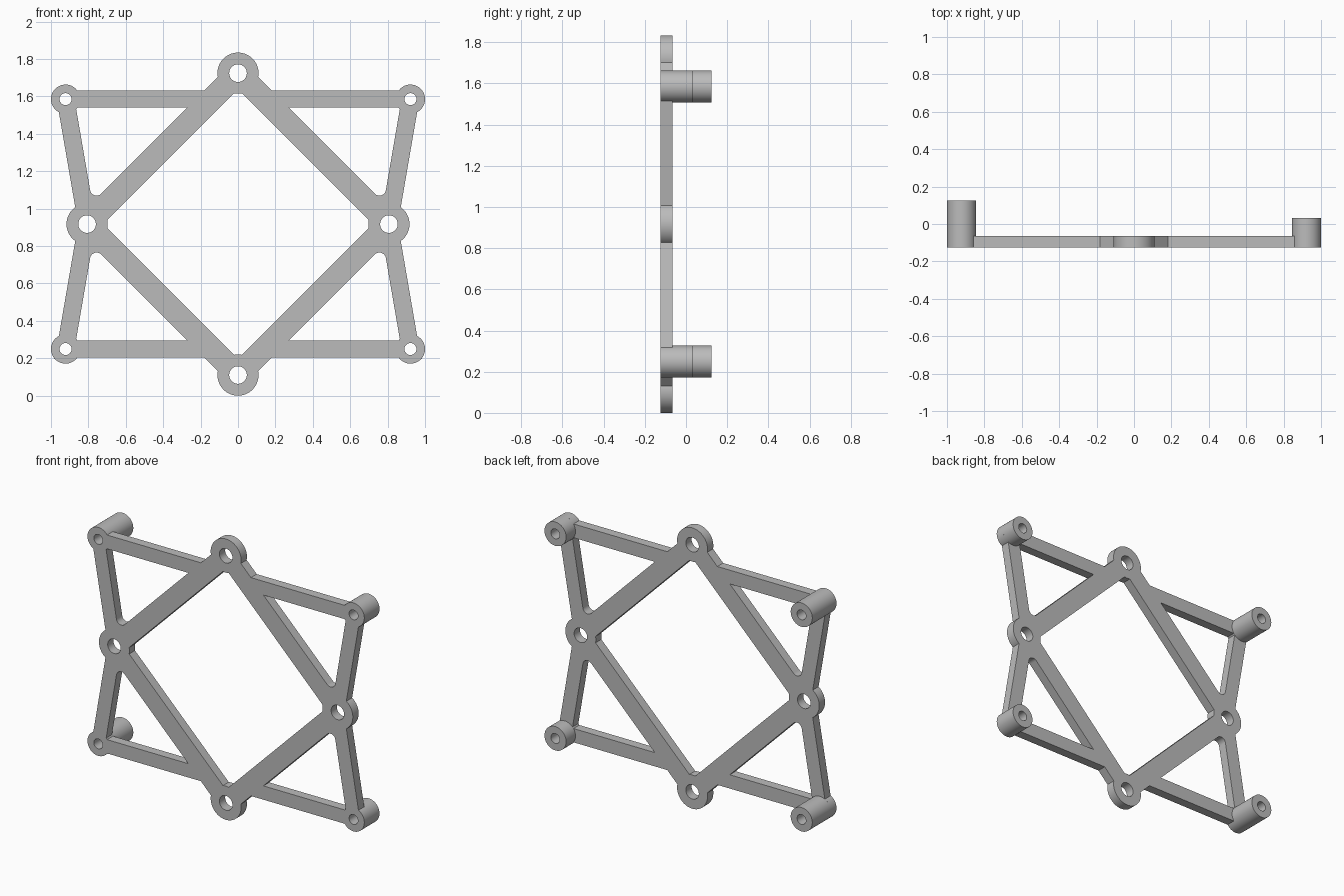
import bpy, bmesh, math
from mathutils import Vector, Matrix

if "Cube" in bpy.data.objects:
    bpy.data.objects.remove(bpy.data.objects["Cube"])

grey = bpy.data.materials.new("plain grey")
grey.use_nodes = True
grey.diffuse_color = (0.5, 0.5, 0.5, 1)
grey.node_tree.nodes["Principled BSDF"].inputs["Base Color"].default_value = (0.5, 0.5, 0.5, 1)

# Main dimensions, measured from the middle of the frame
MID_Z = 0.917
FRONT, PLATE_BACK = -0.125, -0.065
SIDE, TOP, CORNER = Vector((0.807, 0)), Vector((0, 0.807)), Vector((0.922, 0.668))
EYE_R, EYE_HOLE = 0.11, 0.047
BOSS_R, BOSS_HOLE = 0.078, 0.032
DIAG_W, POST_W, RAIL_W = 0.0615, 0.047, 0.045   # half widths of the bars
FILLET = 0.035


def arc(c, r, a, b, long=False):
    """Points on a circle from a to b, the short way unless long."""
    start = math.atan2(a.y - c.y, a.x - c.x)
    sweep = math.atan2(b.y - c.y, b.x - c.x) - start
    sweep = (sweep + math.pi) % math.tau - math.pi
    if long:
        sweep -= math.copysign(math.tau, sweep)
    n = max(3, math.ceil(abs(sweep) / math.tau * 72))
    return [c + r * Vector((math.cos(start + sweep * i / n), math.sin(start + sweep * i / n)))
            for i in range(n + 1)]


def circle(c, r, n=64):
    return [c + r * Vector((math.cos(math.tau * i / n), math.sin(math.tau * i / n)))
            for i in range(n)]


def leave(c, r, d, w):
    """Where a bar edge, offset w to the left of direction d, leaves a disc."""
    return c + d * math.sqrt(r * r - w * w) + Vector((-d.y, d.x)) * w


def flip(points, sx, sy):
    return [Vector((p.x * sx, p.y * sy)) for p in points]


def four_way(q):
    """Close a quarter outline by mirroring it in both axes."""
    return (q + flip(q[:-1][::-1], -1, 1) + flip(q[1:], -1, -1) + flip(q[1:-1][::-1], 1, -1))


def slab(name, loops, y0, y1):
    """Flat shape with holes, thickened from y0 to y1."""
    bm = bmesh.new()
    for loop in loops:
        vs = [bm.verts.new((p.x, y0, p.y + MID_Z)) for p in loop]
        for i, v in enumerate(vs):
            bm.edges.new((vs[i - 1], v))
    bmesh.ops.triangle_fill(bm, use_beauty=True, edges=bm.edges[:])
    ext = bmesh.ops.extrude_face_region(bm, geom=bm.faces[:], use_keep_orig=True)
    moved = [g for g in ext["geom"] if isinstance(g, bmesh.types.BMVert)]
    bmesh.ops.translate(bm, verts=moved, vec=(0, y1 - y0, 0))
    bmesh.ops.recalc_face_normals(bm, faces=bm.faces[:])
    mesh = bpy.data.meshes.new(name)
    bm.to_mesh(mesh)
    bm.free()
    mesh.materials.append(grey)
    obj = bpy.data.objects.new(name, mesh)
    bpy.context.collection.objects.link(obj)
    bpy.ops.object.select_all(action='DESELECT')
    obj.select_set(True)
    bpy.context.view_layer.objects.active = obj
    bpy.ops.object.shade_smooth_by_angle(angle=math.radians(25))
    return obj


post = (CORNER - SIDE).normalized()
post_out = Vector((post.y, -post.x))
diag = (TOP - SIDE).normalized()
diag_out = Vector((diag.y, -diag.x))
left = Vector((-1, 0))
diag_reach = SIDE.x + DIAG_W * math.sqrt(2)      # x + z along the outer diagonal edge

# Outer outline
rail_top = CORNER.y + RAIL_W
outline = arc(SIDE, EYE_R, SIDE + Vector((EYE_R, 0)), leave(SIDE, EYE_R, post, -POST_W))
outline += arc(CORNER, BOSS_R, leave(CORNER, BOSS_R, -post, POST_W),
               leave(CORNER, BOSS_R, left, -RAIL_W), long=True)
outline.append(Vector((diag_reach - rail_top, rail_top)))
outline += arc(TOP, EYE_R, leave(TOP, EYE_R, -diag, DIAG_W), TOP + Vector((0, EYE_R)))

# Central diamond opening
opening = arc(SIDE, EYE_R, SIDE - Vector((EYE_R, 0)), leave(SIDE, EYE_R, diag, DIAG_W))
opening += arc(TOP, EYE_R, leave(TOP, EYE_R, -diag, -DIAG_W), TOP - Vector((0, EYE_R)))

# Triangular opening with a rounded tip beside the side eye
tip = SIDE + Matrix((-post_out, diag_out)).inverted() @ Vector((POST_W + FILLET, DIAG_W + FILLET))
rail_low = CORNER.y - RAIL_W
triangle = arc(tip, FILLET, tip - diag_out * FILLET, tip + post_out * FILLET)
triangle += arc(CORNER, BOSS_R, leave(CORNER, BOSS_R, -post, -POST_W),
                leave(CORNER, BOSS_R, left, RAIL_W))
triangle.append(Vector((diag_reach - rail_low, rail_low)))

# Frame plate
loops = [four_way(outline), four_way(opening)]
for eye in (SIDE, -SIDE, TOP, -TOP):
    loops.append(circle(eye, EYE_HOLE))
for sx in (-1, 1):
    for sz in (-1, 1):
        loops.append(flip(triangle, sx, sz))
        loops.append(flip(circle(CORNER, BOSS_HOLE), sx, sz))
slab("frame_plate", loops, FRONT, PLATE_BACK)

# Corner standoffs: long on the right, short on the left
for sx, side, back in ((-1, "right", 0.125), (1, "left", 0.032)):
    for sz, level in ((-1, "lower"), (1, "upper")):
        rings = [flip(circle(CORNER, r), sx, sz) for r in (BOSS_R, BOSS_HOLE)]
        slab(f"{level}_{side}_standoff", rings, PLATE_BACK, back)
